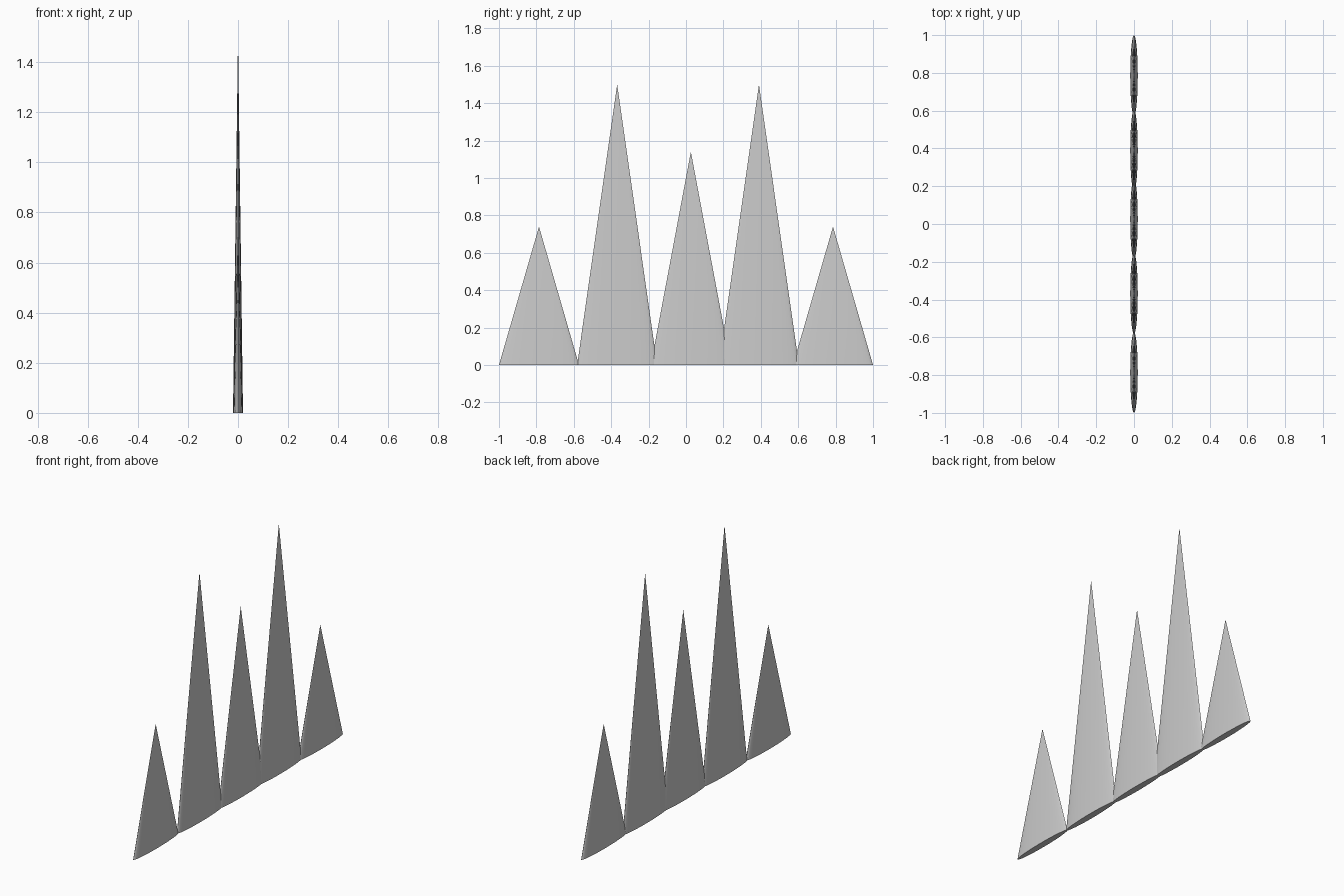
import bpy, math

if "Cube" in bpy.data.objects:
    bpy.data.objects.remove(bpy.data.objects["Cube"])

RADIUS = 0.214      # half width of every spike along y
THICKNESS = 0.02    # half thickness along x


def spike(name, y, height):
    """Flattened smooth cone standing on z = 0."""
    bpy.ops.mesh.primitive_cone_add(vertices=32, radius1=1, radius2=0, depth=1,
                                    end_fill_type='NGON', location=(0, y, height / 2))
    ob = bpy.context.object
    ob.name = name
    ob.scale = (THICKNESS, RADIUS, height)
    bpy.ops.object.transform_apply(location=False, rotation=False, scale=True)
    bpy.ops.object.shade_smooth_by_angle(angle=math.radians(40))


# Row of five spikes
for name, y, height in [
    ("outer_spike_left", -0.786, 0.74),
    ("tall_spike_left", -0.368, 1.50),
    ("middle_spike", 0.026, 1.14),
    ("tall_spike_right", 0.390, 1.50),
    ("outer_spike_right", 0.786, 0.74),
]:
    spike(name, y, height)
